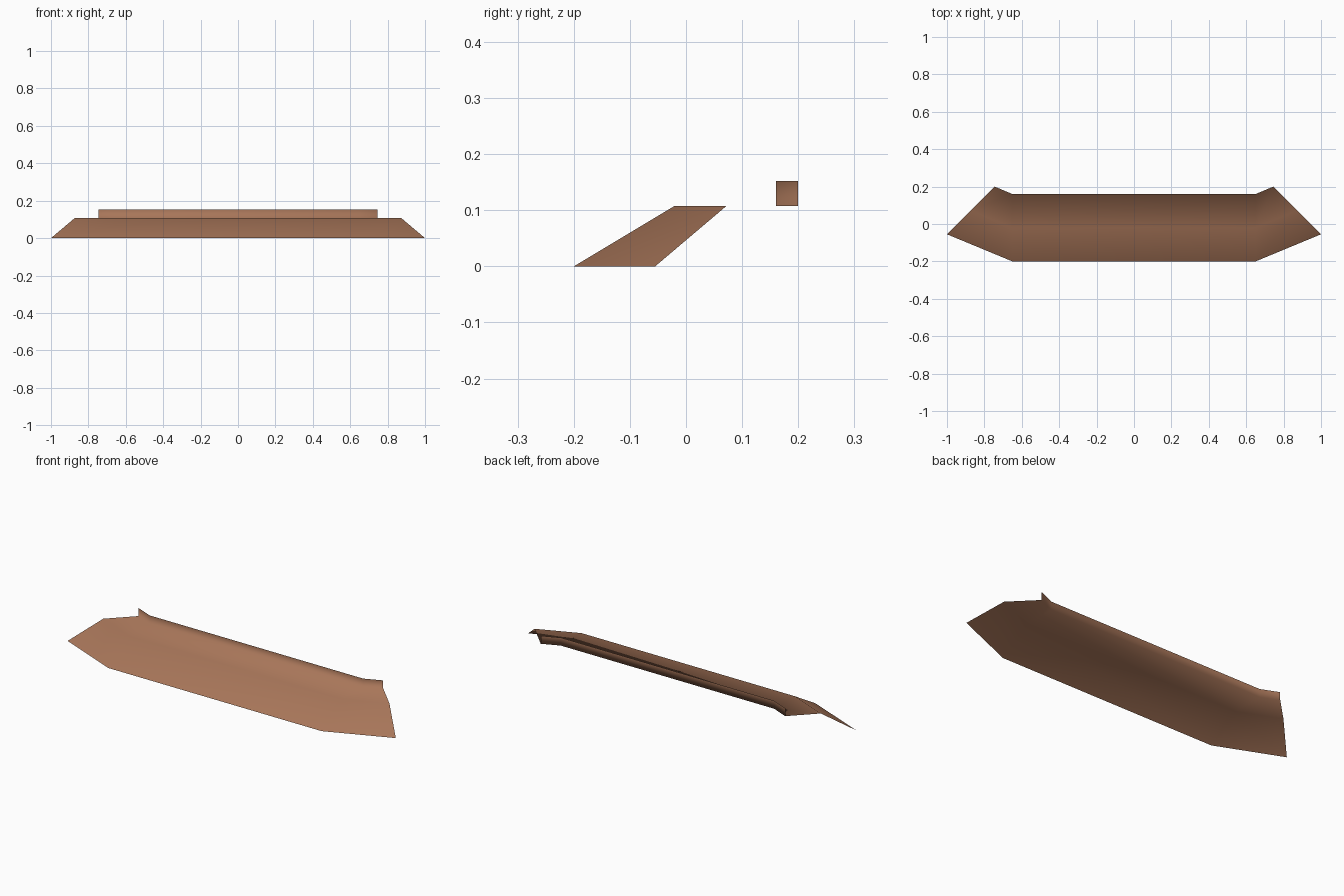
import bpy, bmesh

if "Cube" in bpy.data.objects:
    bpy.data.objects.remove(bpy.data.objects["Cube"])

# Clay-brown colour
brown = bpy.data.materials.new("clay brown")
brown.diffuse_color = (0.39, 0.18, 0.10, 1)
brown.use_nodes = True
brown.node_tree.nodes["Principled BSDF"].inputs["Base Color"].default_value = brown.diffuse_color

# Profile rows, front lip to rear lip: straight-run y, swept-end x and y, height
rows = [(-0.20, 1.000, -0.055, 0.000),
        (-0.02, 0.872, 0.0725, 0.108),
        (0.16, 0.745, 0.200, 0.108),
        (0.16, 0.745, 0.200, 0.152)]
run_x = 0.65

# Open folded sheet: each row spans left tip, straight run, right tip
bm = bmesh.new()
grid = []
for y, tip_x, tip_y, z in rows:
    points = [(-tip_x, tip_y), (-run_x, y), (run_x, y), (tip_x, tip_y)]
    grid.append([bm.verts.new((px, py, z)) for px, py in points])
for a, b in zip(grid, grid[1:]):
    for i in range(3):
        face = bm.faces.new((a[i], a[i + 1], b[i + 1], b[i]))
        face.smooth = True

mesh = bpy.data.meshes.new("folded_trim")
bm.to_mesh(mesh)
bm.free()
mesh.materials.append(brown)
trim = bpy.data.objects.new("folded_trim", mesh)
bpy.context.collection.objects.link(trim)
